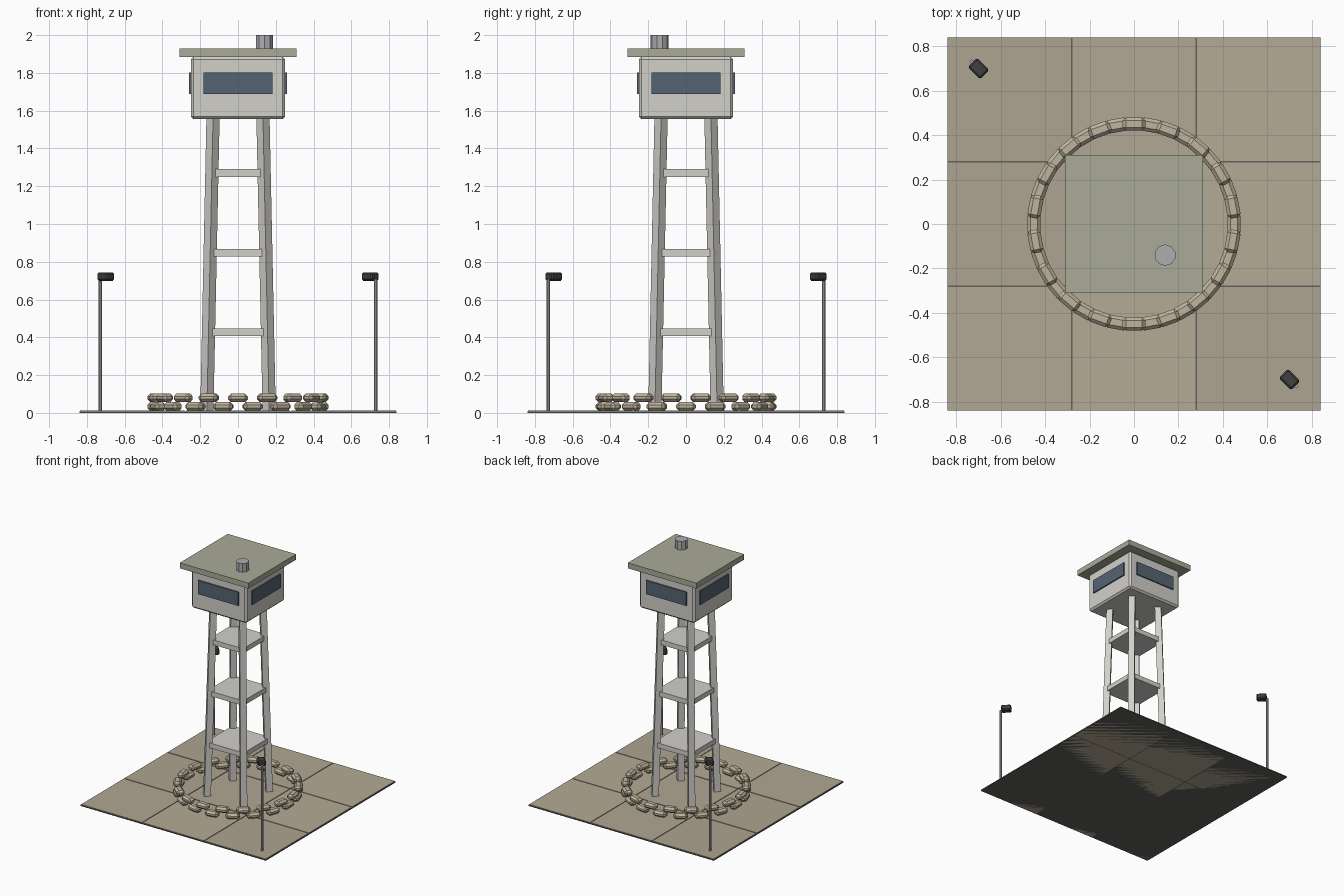
import bpy
from math import pi, cos, sin

if "Cube" in bpy.data.objects:
    bpy.data.objects.remove(bpy.data.objects["Cube"])


def material(name, r, g, b):
    m = bpy.data.materials.new(name)
    m.diffuse_color = (r, g, b, 1)
    m.use_nodes = True
    m.node_tree.nodes["Principled BSDF"].inputs["Base Color"].default_value = m.diffuse_color
    return m


CONCRETE = material("concrete", 0.64, 0.63, 0.59)
OLIVE = material("olive_roof", 0.40, 0.41, 0.32)
GLASS = material("dark_glass", 0.09, 0.13, 0.17)
METAL = material("metal", 0.42, 0.42, 0.44)
BLACK = material("black_metal", 0.05, 0.05, 0.05)
SAND = material("sandbag", 0.52, 0.46, 0.34)
JOINT = material("ground_joint", 0.12, 0.12, 0.11)
TILES = [material("tile_%d" % i, 0.42 + 0.02 * i, 0.37 + 0.018 * i, 0.28 + 0.012 * i)
         for i in range(3)]


def finish(name, mat, bevel=0):
    o = bpy.context.object
    o.name = name
    o.data.materials.append(mat)
    if bevel:
        b = o.modifiers.new("bevel", 'BEVEL')
        b.width, b.segments = bevel, 1
    return o


def box(name, loc, size, mat, rot=0, bevel=0):
    bpy.ops.mesh.primitive_cube_add(size=1, location=loc, rotation=(0, 0, rot))
    for v in bpy.context.object.data.vertices:
        v.co = [c * s for c, s in zip(v.co, size)]
    return finish(name, mat, bevel)


def cylinder(name, x, y, z0, z1, radius, sides, mat):
    bpy.ops.mesh.primitive_cylinder_add(vertices=sides, radius=radius, depth=z1 - z0,
                                        location=(x, y, (z0 + z1) / 2))
    return finish(name, mat)


# Ground: dark base with nine slabs, thin joints between them
box("ground_base", (0, 0, 0.004), (1.68, 1.68, 0.008), JOINT)
for i in range(3):
    for j in range(3):
        box("ground_tile", ((i - 1) * 0.56, (j - 1) * 0.56, 0.006),
            (0.552, 0.552, 0.012), TILES[(i + (j == 0)) % 3])

# Four leaning legs, square section turned 45 degrees
Z0, Z1, C0, C1 = 0.01, 1.57, 0.165, 0.132


def leg_centre(z):
    return C0 + (C1 - C0) * (z - Z0) / (Z1 - Z0)


for sx in (-1, 1):
    for sy in (-1, 1):
        leg = cylinder("tower_leg", sx * C0, sy * C0, Z0, Z1, 0.035, 4, CONCRETE)
        for v in leg.data.vertices:
            if v.co.z > 0:
                v.co.x -= sx * (C0 - C1)
                v.co.y -= sy * (C0 - C1)

# Bracing platforms between the legs
for z in (0.428, 0.848, 1.27):
    w = 2 * (leg_centre(z) + 0.015)
    box("brace_platform", (0, 0, z), (w, w, 0.04), CONCRETE)

# Cabin with a window on each side
box("cabin", (0, 0, 1.72), (0.5, 0.5, 0.33), CONCRETE, bevel=0.014)
for k in range(4):
    a = k * pi / 2
    box("cabin_window", (0.248 * cos(a), 0.248 * sin(a), 1.745),
        (0.024, 0.365, 0.112), GLASS, rot=a)

# Roof and vent
box("roof", (0, 0, 1.907), (0.62, 0.62, 0.045), OLIVE)
cylinder("roof_vent", 0.14, -0.14, 1.925, 2.0, 0.048, 10, METAL)

# Two staggered rows of sandbags
for row in range(2):
    for i in range(18):
        a = (i + row / 2) * 2 * pi / 18
        box("sandbag", (0.45 * cos(a), 0.45 * sin(a), 0.034 + 0.046 * row),
            (0.06, 0.104, 0.045), SAND, rot=a, bevel=0.015)

# Two lamp posts on opposite corners, heads turned to the tower
for s in (-1, 1):
    cylinder("lamp_post", s * 0.73, -s * 0.73, 0.005, 0.71, 0.009, 8, METAL)
    box("lamp_head", (s * 0.7, -s * 0.7, 0.722), (0.078, 0.06, 0.045), BLACK,
        rot=-pi / 4, bevel=0.008)
